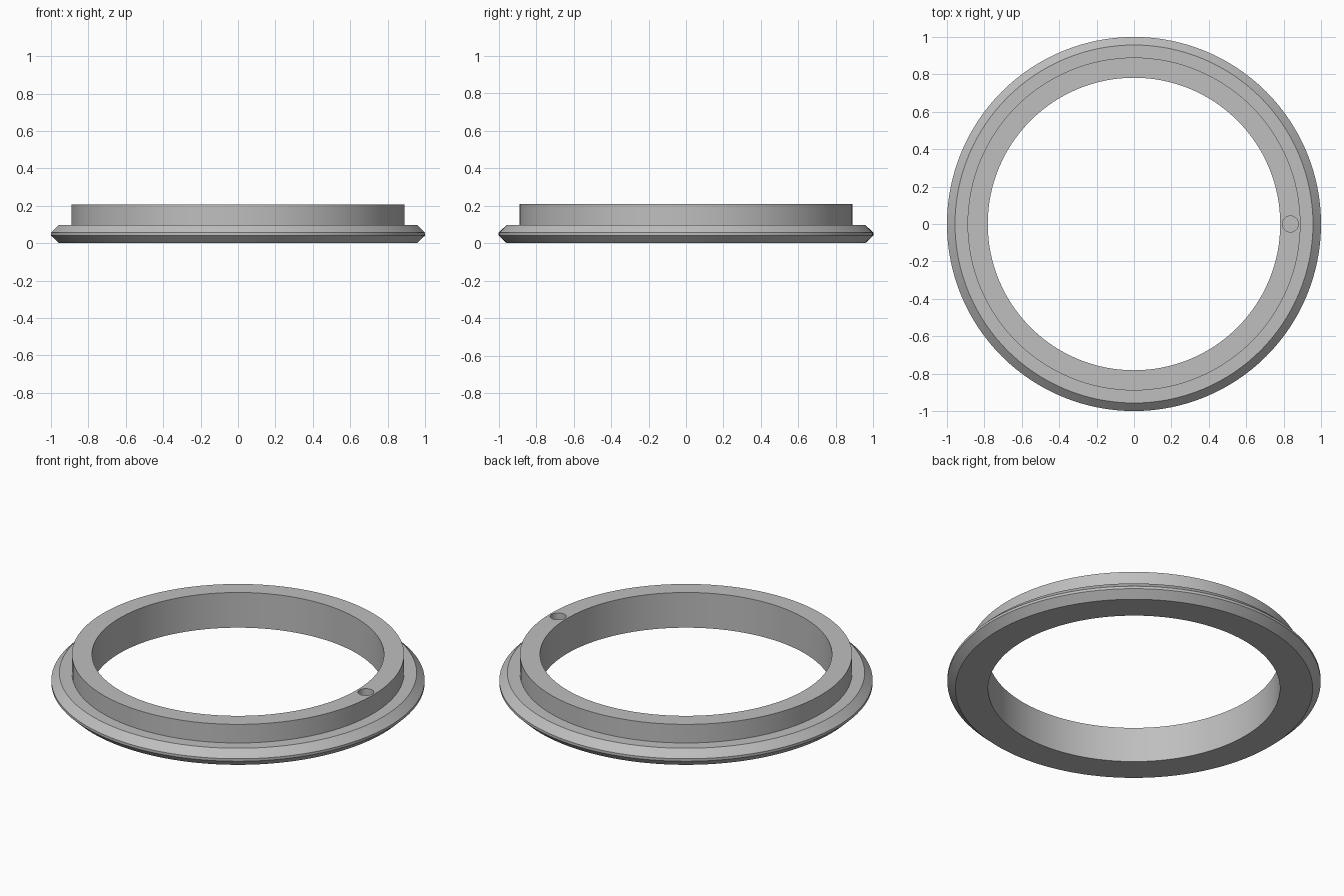
import bpy, bmesh, math
from mathutils import Matrix

cube = bpy.data.objects.get("Cube")
if cube:
    bpy.data.objects.remove(cube, do_unlink=True)

SEGMENTS = 128

grey = bpy.data.materials.new("satin_grey")
grey.use_nodes = True
colour = (0.52, 0.52, 0.52, 1)
grey.diffuse_color = colour
grey.node_tree.nodes["Principled BSDF"].inputs["Base Color"].default_value = colour


def add_object(name, bm):
    bmesh.ops.recalc_face_normals(bm, faces=bm.faces)
    mesh = bpy.data.meshes.new(name)
    bm.to_mesh(mesh)
    bm.free()
    mesh.materials.append(grey)
    obj = bpy.data.objects.new(name, mesh)
    bpy.context.collection.objects.link(obj)
    return obj


# Flanged ring: closed (radius, height) section turned about z
section = [(0.782, 0), (0.957, 0), (1, 0.041), (1, 0.056),
           (0.957, 0.098), (0.89, 0.098), (0.89, 0.208), (0.782, 0.208)]
bm = bmesh.new()
verts = [bm.verts.new((r, 0, z)) for r, z in section]
edges = [bm.edges.new((v, verts[i - 1])) for i, v in enumerate(verts)]
bmesh.ops.spin(bm, geom=verts + edges, cent=(0, 0, 0), axis=(0, 0, 1),
               angle=math.tau, steps=SEGMENTS, use_merge=True)
bmesh.ops.remove_doubles(bm, verts=bm.verts, dist=0.0001)
ring = add_object("flanged_ring", bm)

# Blind pin hole in the top of the collar
bm = bmesh.new()
bmesh.ops.create_cone(bm, cap_ends=True, segments=32, radius1=0.043, radius2=0.043,
                      depth=0.2, matrix=Matrix.Translation((0.836, 0, 0.208)))
cutter = add_object("pin_hole_cutter", bm)

cut = ring.modifiers.new("pin_hole", "BOOLEAN")
cut.operation = "DIFFERENCE"
cut.solver = "EXACT"
cut.object = cutter
bpy.ops.object.select_all(action="DESELECT")
ring.select_set(True)
bpy.context.view_layer.objects.active = ring
bpy.ops.object.modifier_apply(modifier=cut.name)
bpy.data.objects.remove(cutter, do_unlink=True)
bpy.ops.object.shade_smooth_by_angle(angle=math.radians(25))
